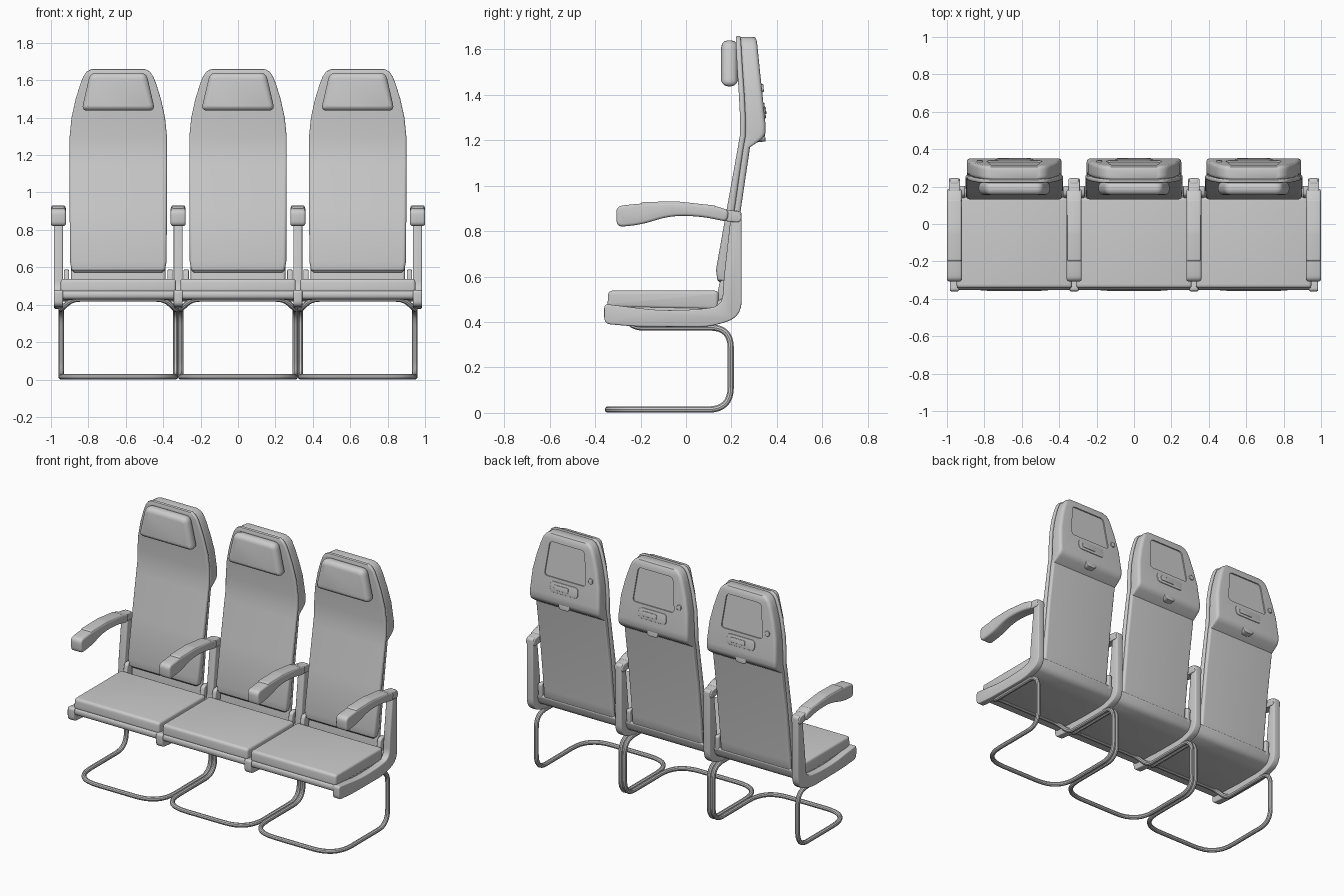
import bpy, bmesh, math
from mathutils import Vector

if "Cube" in bpy.data.objects:
    bpy.data.objects.remove(bpy.data.objects["Cube"])

TILT = 0.103   # lean of the upper rear panel


def fillet(pts, radii, n=5):
    """Round the corners of a closed 2D or 3D path."""
    pts = [Vector(p) for p in pts]
    if not isinstance(radii, (list, tuple)):
        radii = [radii] * len(pts)
    out = []
    for i, p in enumerate(pts):
        a, b = pts[i - 1] - p, pts[(i + 1) % len(pts)] - p
        t = min(radii[i], 0.48 * a.length, 0.48 * b.length)
        s, e = p + a.normalized() * t, p + b.normalized() * t
        for k in range(n + 1):
            u = k / n
            out.append(s * (1 - u) ** 2 + p * 2 * u * (1 - u) + e * u * u)
    return out


def loft(name, rings):
    bm = bmesh.new()
    rows = [[bm.verts.new(p) for p in ring] for ring in rings]
    n = len(rows[0])
    for r0, r1 in zip(rows, rows[1:]):
        for i in range(n):
            j = (i + 1) % n
            bm.faces.new((r0[i], r0[j], r1[j], r1[i]))
    bm.faces.new(rows[0][::-1])
    bm.faces.new(rows[-1])
    bmesh.ops.recalc_face_normals(bm, faces=bm.faces)
    me = bpy.data.meshes.new(name)
    bm.to_mesh(me)
    bm.free()
    ob = bpy.data.objects.new(name, me)
    bpy.context.collection.objects.link(ob)
    return ob


def prism(name, pts, axis, lo, hi, r=0.02, bevel=0.008, loc=(0, 0, 0), tilt=0):
    """Rounded 2D outline extruded along X (outline in y,z) or Y (outline in x,z)."""
    outline = fillet(pts, r)
    place = (lambda t, p: (t, p[0], p[1])) if axis == 'X' else (lambda t, p: (p[0], t, p[1]))
    ob = loft(name, [[place(t, p) for p in outline] for t in (lo, hi)])
    ob.location = loc
    ob.rotation_euler.x = tilt
    if bevel:
        m = ob.modifiers.new("bevel", 'BEVEL')
        m.width, m.segments, m.use_clamp_overlap = bevel, 3, False
        m.limit_method, m.angle_limit = 'ANGLE', math.radians(50)
    return ob


def rect(w, h):
    return [(-w, -h), (w, -h), (w, h), (-w, h)]


def slab(name, rows, dx, r):
    """Upright slab from rows of (z, half width, front y, back y)."""
    rings = []
    for z, w, f, b in rows:
        ring = fillet([(dx - w, f), (dx + w, f), (dx + w, b), (dx - w, b)], r)
        rings.append([(p.x, p.y, z) for p in ring])
    return loft(name, rings)


def tube(name, pts, r):
    cu = bpy.data.curves.new(name, 'CURVE')
    cu.dimensions, cu.bevel_depth, cu.bevel_resolution = '3D', r, 3
    sp = cu.splines.new('POLY')
    sp.points.add(len(pts) - 1)
    for q, p in zip(sp.points, pts):
        q.co = (*p, 1)
    sp.use_cyclic_u = True
    ob = bpy.data.objects.new(name, cu)
    bpy.context.collection.objects.link(ob)


CUSHION = [(.572, .235, .15, .17), (.585, .25, .138, .18), (.63, .258, .132, .19),
           (.9, .26, .18, .215), (1.15, .26, .225, .25), (1.22, .26, .237, .262),
           (1.3, .26, .238, .262), (1.4, .25, .233, .257), (1.5, .228, .226, .25),
           (1.58, .203, .222, .245), (1.62, .187, .22, .243), (1.645, .17, .219, .241),
           (1.657, .15, .222, .239), (1.66, .138, .226, .236)]
SHELL = [(.475, .24, .165, .188), (.49, .252, .165, .198), (.56, .253, .17, .204),
         (.9, .253, .212, .242),
         (1.17, .253, .25, .282), (1.2, .253, .255, .328), (1.215, .253, .257, .343),
         (1.235, .253, .259, .351), (1.27, .253, .259, .35), (1.4, .243, .254, .337),
         (1.5, .221, .247, .326), (1.58, .197, .242, .318), (1.62, .181, .24, .314),
         (1.64, .164, .238, .311), (1.652, .145, .24, .305), (1.655, .134, .244, .298)]
cutters = []


def panel(name, pts, dx, x, z, lo, hi, r, bevel=0.003):
    """Part lying on the tilted rear panel; lo/hi measured from its surface."""
    return prism(name, pts, 'Y', lo, hi, r, bevel, (dx + x, .35 - (z - 1.27) * TILT, z), TILT)


for dx in (-.64, 0, .64):
    # backrest
    slab("back_cushion", CUSHION, dx, .02)
    shell = slab("back_shell", SHELL, dx, .022)
    prism("headrest", [(dx - .197, 1.437), (dx + .197, 1.437), (dx + .15, 1.64), (dx - .15, 1.64)],
          'Y', .155, .228, .035, .03)

    # shallow screen recess in the rear shell
    scr = [(-.15, -.115), (.15, -.115), (.125, .105), (-.125, .105)]
    cut = panel("screen_cutter", scr, dx, 0, 1.5, -.008, .05, .025, 0)
    cut.hide_render = True
    cutters.append(cut)
    m = shell.modifiers.new("recess", 'BOOLEAN')
    m.object, m.operation, m.solver = cut, 'DIFFERENCE', 'EXACT'

    # tray latch plate, hook and pull
    panel("latch_plate", rect(.1, .034), dx, 0, 1.33, -.02, .005, .025)
    panel("latch_handle", rect(.052, .016), dx, .02, 1.33, -.02, .009, .008)
    panel("coat_hook", rect(.015, .017), dx, -.185, 1.43, -.02, .008, .015)
    prism("tray_pull", rect(.04, .025), 'Y', -.05, -.002, .028, .003, (dx, .35, 1.22), TILT)

    # seat cushion and pan
    prism("seat_cushion", [(-.346, .465), (.14, .455), (.145, .538), (-.342, .538)],
          'X', dx - .308, dx + .308, .02, .014)
    prism("seat_pan", [(-.352, .43), (-.1, .418), (.1, .418), (.18, .44), (.205, .51),
                       (.17, .51), (.1, .47), (-.352, .478)],
          'X', dx - .303, dx + .303, .03, .006)
    for s in (-1, 1):
        prism("hinge_bracket", [(.13, .48), (.2, .48), (.205, .59), (.15, .585)],
              'X', dx + s * .277 - .014, dx + s * .277 + .014, .02, .006)

    # sled leg loop
    L, R = dx - .306, dx + .306
    side = [(.197, .376, .09), (.197, .0145, .1), (-.343, .0145, .17)]
    path = [((L, y, z), r) for y, z, r in side] + [((R, y, z), r) for y, z, r in side[::-1]]
    path += [((R, -.23, .376), .06), ((R - .06, -.27, .43), .05),
             ((L + .06, -.27, .43), .05), ((L, -.23, .376), .06)]
    tube("sled_leg", fillet([p for p, r in path], [r for p, r in path], n=8), .0145)

for x in (-.96, -.32, .32, .96):
    # side frame running under the seat and up to the armrest
    prism("side_frame", [(-.36, .392), (-.22, .38), (.1, .378), (.245, .42), (.245, .89),
                         (.2, .89), (.165, .58), (.16, .47), (.05, .455), (-.12, .45), (-.36, .48)],
          'X', x - .024, x + .024, [.03, .05, .05, .15, .02, .02, .1, .08, .05, .08, .02], .007)
    # armrest with top pad
    prism("armrest", [(-.305, .818), (-.2, .828), (-.07, .868), (.06, .866), (.18, .842), (.19, .89),
                      (.13, .912), (-.05, .926), (-.2, .922), (-.308, .91)],
          'X', x - .04, x + .04, [.03, .06, .06, .06, .02, .02, .05, .05, .05, .03], .012)
    prism("arm_pad", [(-.2, .9), (-.17, .892), (.12, .888), (.135, .912), (-.04, .931), (-.2, .928)],
          'X', x - .037, x + .037, .015, .008)
    prism("arm_pivot", [(.16, .845), (.243, .838), (.243, .885), (.16, .898)],
          'X', x - .03, x + .03, .025, .005)

# apply modifiers, drop cutters, smooth
for ob in bpy.context.collection.objects:
    ob.select_set(True)
bpy.context.view_layer.objects.active = bpy.context.collection.objects[0]
bpy.ops.object.convert(target='MESH')
for c in cutters:
    bpy.data.objects.remove(c)
for ob in bpy.context.collection.objects:
    bm = bmesh.new()
    bm.from_mesh(ob.data)
    bmesh.ops.recalc_face_normals(bm, faces=bm.faces)
    bm.to_mesh(ob.data)
    bm.free()
bpy.context.view_layer.objects.active = bpy.context.collection.objects[0]
bpy.ops.object.shade_smooth_by_angle(angle=math.radians(35))
